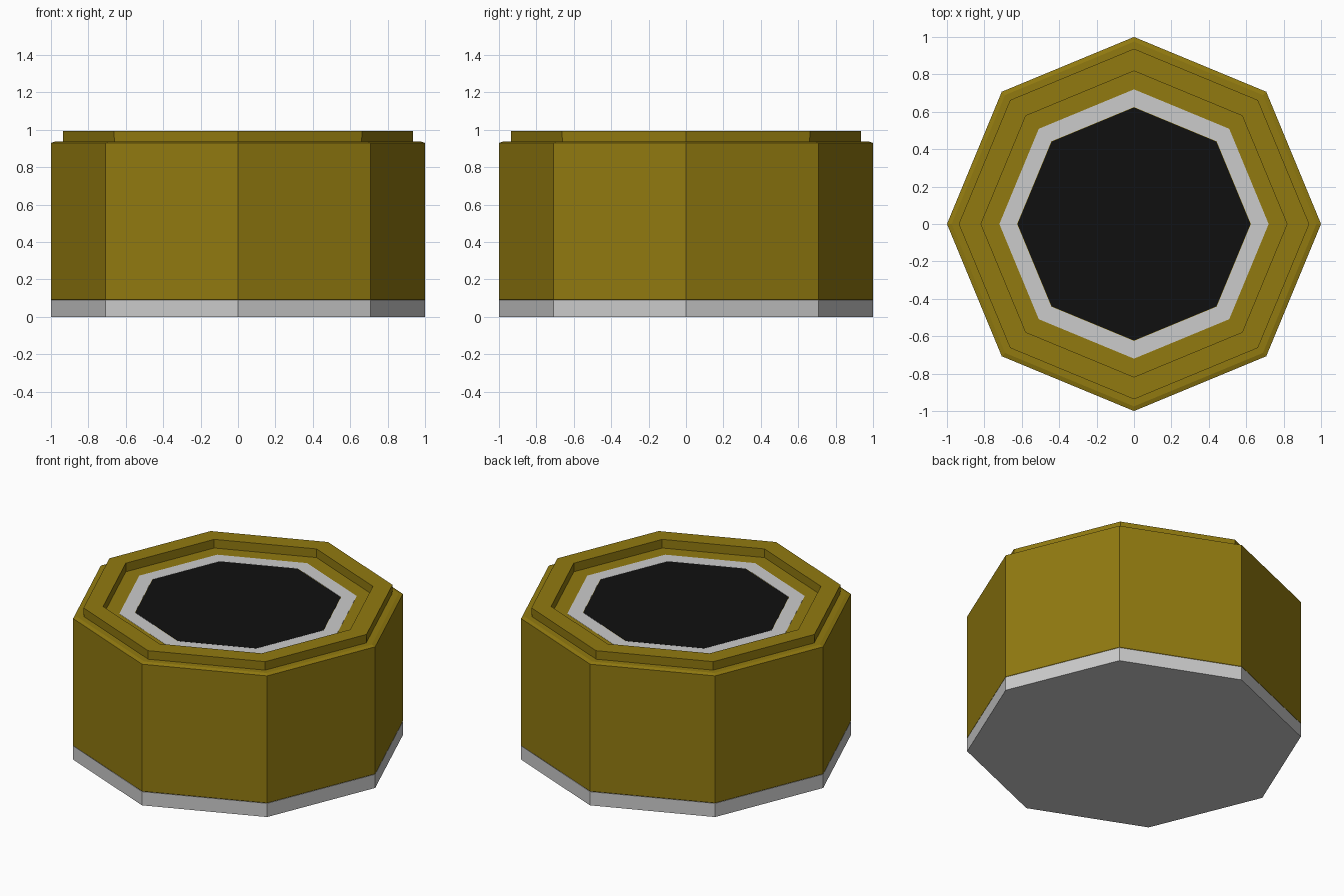
import bpy, bmesh
from math import cos, sin, tau

if "Cube" in bpy.data.objects:
    bpy.data.objects.remove(bpy.data.objects["Cube"])

SIDES = 8


def material(name, rgb):
    m = bpy.data.materials.new(name)
    m.diffuse_color = (*rgb, 1)
    m.use_nodes = True
    m.node_tree.nodes["Principled BSDF"].inputs["Base Color"].default_value = m.diffuse_color
    return m


def lathe(name, profile, mat=None, ring=False):
    """Turn a (radius, z) profile into an octagonal solid; ring closes the profile on itself."""
    bm = bmesh.new()
    loops = [[bm.verts.new((r * cos(tau * i / SIDES), r * sin(tau * i / SIDES), z))
              for i in range(SIDES)] for r, z in profile]
    pairs = list(zip(loops, loops[1:]))
    if ring:
        pairs.append((loops[-1], loops[0]))
    for a, b in pairs:
        for i in range(SIDES):
            j = (i + 1) % SIDES
            bm.faces.new((a[i], a[j], b[j], b[i]))
    if not ring:
        bm.faces.new(loops[0][::-1])
        bm.faces.new(loops[-1])
    bmesh.ops.recalc_face_normals(bm, faces=bm.faces)
    me = bpy.data.meshes.new(name)
    bm.to_mesh(me)
    bm.free()
    ob = bpy.data.objects.new(name, me)
    bpy.context.collection.objects.link(ob)
    if mat:
        me.materials.append(mat)
    return ob


olive = material("olive", (0.285, 0.195, 0.005))
black = material("black", (0.005, 0.005, 0.005))

# Grey foot plate
lathe("base_plate", [(1, 0), (1, 0.09)])

# Olive body: chamfered shoulder, raised rim and recessed top
lathe("body", [(0.997, 0.09), (1, 0.093), (1, 0.93), (0.975, 0.938), (0.935, 0.938),
               (0.937, 0.995), (0.818, 0.995), (0.818, 0.938)], olive)

# Grey ring and black disc inlaid in the recess
lathe("inlay_ring", [(0.72, 0.93), (0.72, 0.939), (0.625, 0.939), (0.625, 0.93)], ring=True)
lathe("centre_disc", [(0.623, 0.93), (0.623, 0.939)], black)
